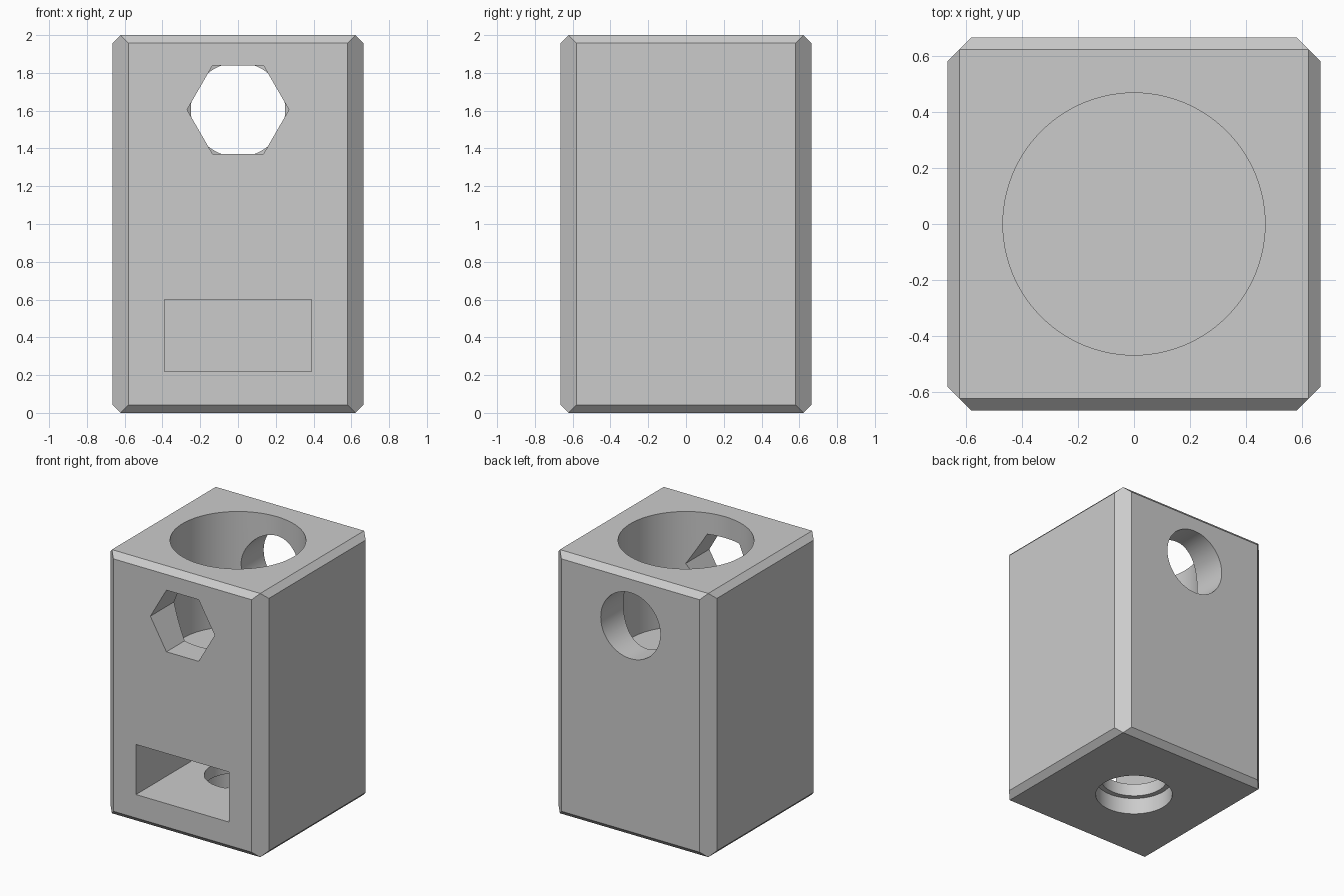
import bpy
import bmesh
from math import pi

if "Cube" in bpy.data.objects:
    bpy.data.objects.remove(bpy.data.objects["Cube"], do_unlink=True)

HALF, CHAMFER, HEIGHT = 0.665, 0.0425, 2.0

grey = bpy.data.materials.new("light grey")
grey.use_nodes = True
colour = (0.6, 0.6, 0.6, 1)
grey.diffuse_color = colour
grey.node_tree.nodes["Principled BSDF"].inputs["Base Color"].default_value = colour

# Block: square ends, octagonal middle, wrapped in a convex hull
bm = bmesh.new()
for sx in (-1, 1):
    for sy in (-1, 1):
        a, b = HALF - CHAMFER, HALF - 2 * CHAMFER
        for z in (0, HEIGHT):
            bm.verts.new((sx * a, sy * a, z))
        for z in (CHAMFER, HEIGHT - CHAMFER):
            bm.verts.new((sx * HALF, sy * b, z))
            bm.verts.new((sx * b, sy * HALF, z))
bmesh.ops.convex_hull(bm, input=bm.verts)
bmesh.ops.dissolve_limit(bm, angle_limit=0.02, verts=bm.verts, edges=bm.edges)
bmesh.ops.recalc_face_normals(bm, faces=bm.faces)
mesh = bpy.data.meshes.new("block")
bm.to_mesh(mesh)
bm.free()
block = bpy.data.objects.new("block", mesh)
bpy.context.collection.objects.link(block)
mesh.materials.append(grey)


def cut(cutter):
    """Subtract the cutter from the block, then discard it."""
    cutter.hide_render = True
    cutter.data.materials.append(grey)
    bpy.ops.object.select_all(action='DESELECT')
    bpy.context.view_layer.objects.active = block
    block.select_set(True)
    mod = block.modifiers.new("cut", 'BOOLEAN')
    mod.operation = 'DIFFERENCE'
    mod.solver = 'EXACT'
    mod.object = cutter
    bpy.ops.object.modifier_apply(modifier=mod.name)
    bpy.data.objects.remove(cutter, do_unlink=True)


def upright_hole(radius, z0, z1):
    bpy.ops.mesh.primitive_cylinder_add(
        vertices=96, radius=radius, depth=z1 - z0, location=(0, 0, (z0 + z1) / 2))
    cut(bpy.context.object)


def level_hole(radius, sides, y0, y1, z):
    bpy.ops.mesh.primitive_cylinder_add(
        vertices=sides, radius=radius, depth=y1 - y0,
        location=(0, (y0 + y1) / 2, z), rotation=(pi / 2, 0, 0))
    hole = bpy.context.object
    if sides == 6:  # points to the left and right
        hole.rotation_euler = (pi / 2, pi / 6, 0)
    cut(hole)


# Round chamber open at the top
upright_hole(0.467, 1.13, 2.2)

# Hexagonal front opening and round back opening
level_hole(0.27, 6, -0.8, 0, 1.605)
level_hole(0.25, 96, 0, 0.8, 1.605)

# Rectangular front pocket
bpy.ops.mesh.primitive_cube_add(size=1, location=(0, -0.205, 0.41))
pocket = bpy.context.object
pocket.scale = (0.78, 1.19, 0.38)
cut(pocket)

# Stepped hole from the base into the pocket
upright_hole(0.27, -0.2, 0.125)
upright_hole(0.232, -0.1, 0.35)

bpy.ops.object.select_all(action='DESELECT')
block.select_set(True)
bpy.context.view_layer.objects.active = block
bpy.ops.object.shade_smooth_by_angle(angle=pi / 9)
